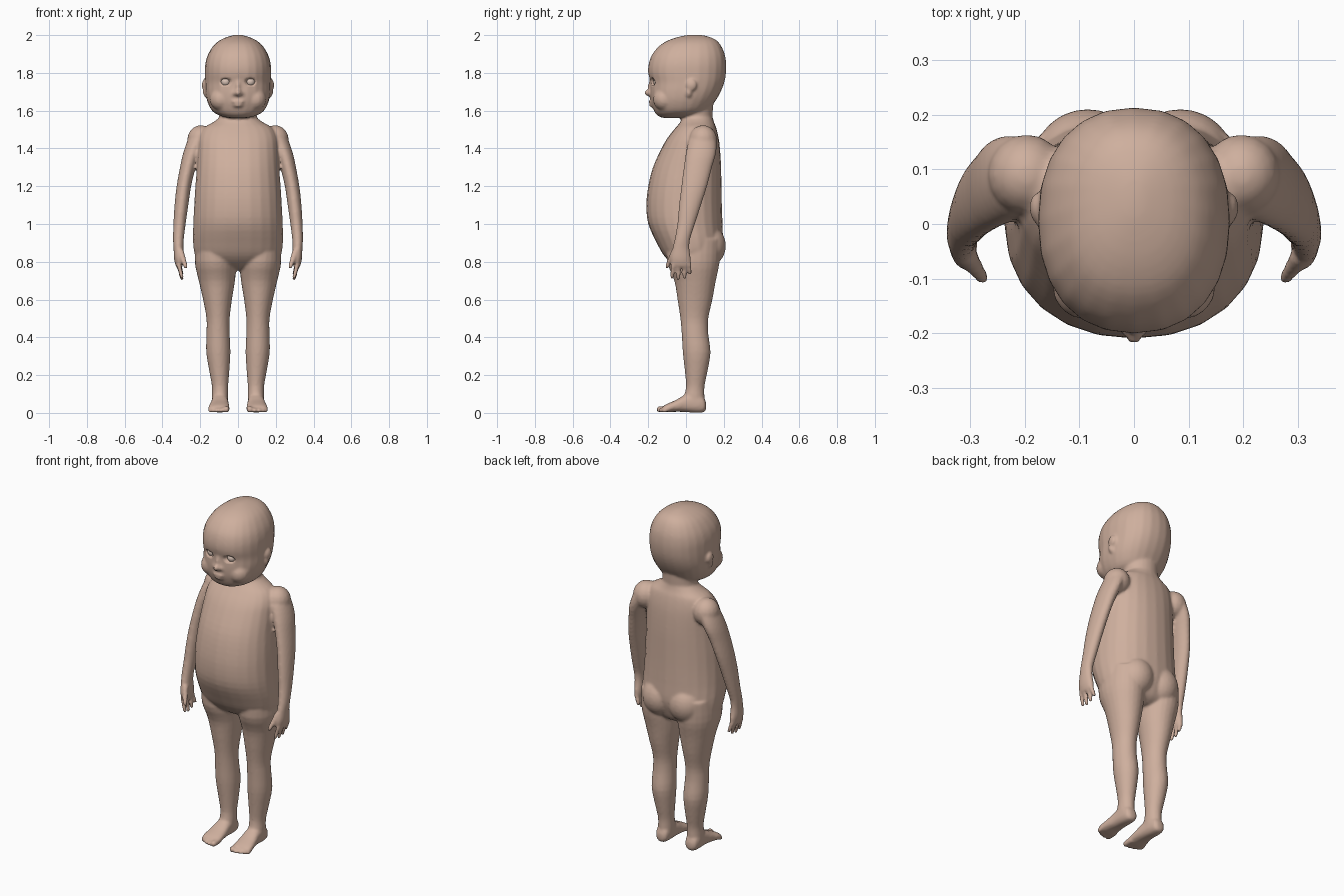
import bpy, bmesh, math
from mathutils import Vector, Matrix

SEG = 24
bm = bmesh.new()


def spline(rows, steps=3):
    """Catmull-Rom interpolation through rows of numbers."""
    out = []
    for i in range(len(rows) - 1):
        p0, p1, p2 = rows[max(i - 1, 0)], rows[i], rows[i + 1]
        p3 = rows[min(i + 2, len(rows) - 1)]
        for k in range(steps):
            t = k / steps
            out.append([0.5 * (2 * b + (c - a) * t + (2 * a - 5 * b + 4 * c - d) * t * t
                               + (3 * b - a - 3 * c + d) * t ** 3)
                        for a, b, c, d in zip(p0, p1, p2, p3)])
    return out + [list(rows[-1])]


def loft(rows, axis='z', side=1, power=2.0):
    """Rows: position, x min, x max, other-axis min, other-axis max."""
    rings = []
    for t, a0, a1, b0, b1 in spline(rows):
        ring = []
        for i in range(SEG):
            c, s = math.cos(2 * math.pi * i / SEG), math.sin(2 * math.pi * i / SEG)
            c = math.copysign(abs(c) ** (2 / power), c)
            s = math.copysign(abs(s) ** (2 / power), s)
            a = side * ((a0 + a1) / 2 + (a1 - a0) / 2 * c)
            b = (b0 + b1) / 2 + (b1 - b0) / 2 * s
            ring.append(bm.verts.new((a, b, t) if axis == 'z' else (a, t, b)))
        rings.append(ring)
    faces = [bm.faces.new(rings[0]), bm.faces.new(rings[-1])]
    for r, q in zip(rings, rings[1:]):
        for i in range(SEG):
            j = (i + 1) % SEG
            faces.append(bm.faces.new((r[i], r[j], q[j], q[i])))
    bmesh.ops.recalc_face_normals(bm, faces=faces)


def blob(loc, size, target=None, u=16, v=10):
    m = Matrix.Translation(loc) @ Matrix.Diagonal((*size, 1))
    bmesh.ops.create_uvsphere(target or bm, u_segments=u, v_segments=v, radius=1, matrix=m)


def digit(a, b, r0, r1):
    """Rounded finger or toe from a to b."""
    a, b = Vector(a), Vector(b)
    d = b - a
    m = Matrix.Translation((a + b) / 2) @ d.to_track_quat('Z', 'Y').to_matrix().to_4x4()
    bmesh.ops.create_cone(bm, cap_ends=True, segments=10, radius1=r0, radius2=r1,
                          depth=d.length, matrix=m)
    blob(b, (r1, r1, r1), u=10, v=6)


def sym(rows):
    return [(z, -w, w, y0, y1) for z, w, y0, y1 in rows]


# Torso
loft(sym([(0.755, 0.05, 0.0, 0.11), (0.78, 0.15, -0.06, 0.15), (0.83, 0.222, -0.115, 0.175),
          (0.9, 0.238, -0.155, 0.195), (1.0, 0.237, -0.2, 0.193), (1.1, 0.232, -0.21, 0.19),
          (1.2, 0.226, -0.2, 0.188), (1.3, 0.218, -0.175, 0.186), (1.4, 0.212, -0.13, 0.18),
          (1.46, 0.205, -0.095, 0.172), (1.51, 0.18, -0.055, 0.16), (1.54, 0.13, -0.03, 0.148),
          (1.57, 0.09, -0.015, 0.14)]), power=2.15)
# Neck
loft(sym([(1.48, 0.12, -0.02, 0.14), (1.55, 0.1, -0.025, 0.14), (1.65, 0.1, -0.04, 0.145)]))
# Head
loft(sym([(1.562, 0.05, -0.125, -0.03), (1.575, 0.1, -0.152, 0.06), (1.6, 0.138, -0.17, 0.115),
          (1.65, 0.163, -0.186, 0.155), (1.7, 0.173, -0.19, 0.184), (1.75, 0.175, -0.189, 0.203),
          (1.8, 0.176, -0.2, 0.212), (1.85, 0.173, -0.197, 0.213), (1.9, 0.158, -0.178, 0.205),
          (1.95, 0.125, -0.133, 0.182), (1.98, 0.083, -0.075, 0.15), (1.997, 0.035, -0.01, 0.1),
          (2.002, 0.008, 0.03, 0.06)]), power=2.25)
# Nose and lips
blob((0, -0.196, 1.695), (0.019, 0.024, 0.018))
blob((0, -0.185, 1.725), (0.014, 0.017, 0.04))
blob((0, -0.184, 1.648), (0.034, 0.014, 0.01))
blob((0, -0.181, 1.629), (0.028, 0.014, 0.01))

for s in (-1, 1):
    # Nostril wings, cheeks, ears
    blob((s * 0.019, -0.186, 1.69), (0.013, 0.017, 0.012))
    blob((s * 0.09, -0.115, 1.66), (0.06, 0.06, 0.06))
    blob((s * 0.178, 0.03, 1.735), (0.014, 0.028, 0.03))
    blob((s * 0.174, 0.015, 1.7), (0.012, 0.016, 0.028))
    # Shoulders and buttocks
    blob((s * 0.197, 0.09, 1.445), (0.072, 0.075, 0.078))
    blob((s * 0.085, 0.115, 0.885), (0.1, 0.096, 0.11), u=24, v=16)
    # Arms
    loft([(1.5, 0.16, 0.215, 0.06, 0.13), (1.46, 0.155, 0.258, 0.02, 0.158),
          (1.38, 0.195, 0.289, 0.0, 0.16), (1.3, 0.224, 0.307, -0.012, 0.138),
          (1.2, 0.248, 0.325, -0.025, 0.112), (1.1, 0.263, 0.336, -0.037, 0.08),
          (1.0, 0.277, 0.342, -0.046, 0.048), (0.92, 0.287, 0.344, -0.06, 0.022),
          (0.87, 0.289, 0.341, -0.072, 0.018), (0.82, 0.287, 0.339, -0.082, 0.026),
          (0.785, 0.29, 0.332, -0.078, 0.027), (0.77, 0.3, 0.325, -0.065, 0.02)], side=s)
    # Fingers and thumb
    for y0, y1, z in ((-0.067, -0.074, 0.712), (-0.038, -0.041, 0.703),
                      (-0.009, -0.008, 0.71), (0.015, 0.022, 0.73)):
        digit((s * 0.315, y0, 0.79), (s * 0.297, y1, z + 0.008), 0.0135, 0.0105)
    digit((s * 0.305, -0.06, 0.855), (s * 0.277, -0.1, 0.775), 0.019, 0.012)
    # Legs
    loft([(0.92, 0.02, 0.225, -0.1, 0.18), (0.8, 0.008, 0.229, -0.1, 0.178),
          (0.7, 0.016, 0.208, -0.062, 0.158), (0.6, 0.032, 0.185, -0.045, 0.14),
          (0.5, 0.044, 0.167, -0.03, 0.118), (0.42, 0.044, 0.167, -0.023, 0.118),
          (0.32, 0.04, 0.168, -0.017, 0.13), (0.22, 0.046, 0.152, -0.006, 0.114),
          (0.14, 0.052, 0.138, 0.0, 0.098), (0.08, 0.052, 0.138, -0.012, 0.098),
          (0.03, 0.055, 0.135, -0.015, 0.098)], side=s)
    # Feet
    loft([(0.107, 0.08, 0.11, 0.02, 0.05), (0.095, 0.062, 0.13, 0.004, 0.08),
          (0.06, 0.055, 0.138, 0.0, 0.105), (0.0, 0.051, 0.141, 0.004, 0.098),
          (-0.05, 0.047, 0.15, 0.006, 0.07), (-0.1, 0.045, 0.158, 0.003, 0.048),
          (-0.122, 0.055, 0.15, 0.006, 0.035)], axis='y', side=s, power=2.4)
    # Toes
    for x, y, r in ((0.062, -0.14, 0.0185), (0.09, -0.142, 0.013), (0.112, -0.135, 0.0125),
                    (0.131, -0.126, 0.012), (0.148, -0.114, 0.0115)):
        digit((s * x, -0.09, 0.022), (s * x, y, r), r, r * 0.95)


def finish(mesh_bm, name, colour):
    me = bpy.data.meshes.new(name)
    mesh_bm.to_mesh(me)
    mesh_bm.free()
    me.polygons.foreach_set("use_smooth", [True] * len(me.polygons))
    ob = bpy.data.objects.new(name, me)
    bpy.context.collection.objects.link(ob)
    mat = bpy.data.materials.new(name + "_colour")
    mat.diffuse_color = colour
    me.materials.append(mat)
    return ob


# Fuse all parts into one smooth skin
body = finish(bm, "body", (0.62, 0.43, 0.34, 1))
fuse = body.modifiers.new("fuse", 'REMESH')
fuse.mode = 'VOXEL'
fuse.voxel_size = 0.008
fuse.use_smooth_shade = True
relax = body.modifiers.new("relax", 'SMOOTH')
relax.factor = 0.5
relax.iterations = 4
skin = bpy.data.meshes.new_from_object(body.evaluated_get(bpy.context.evaluated_depsgraph_get()))
body.modifiers.clear()
body.data = skin

# Press the eye sockets into the face
for v in skin.vertices:
    x, y, z = v.co
    if z > 1.7 and y < -0.1:
        d = ((abs(x) - 0.065) / 0.03) ** 2 + ((z - 1.753) / 0.02) ** 2
        v.co.y += 0.025 * max(0, 1 - d * d)

# Eyeballs
eyes = bmesh.new()
for s in (-1, 1):
    blob((s * 0.065, -0.148, 1.753), (0.025, 0.025, 0.025), eyes, 24, 16)
finish(eyes, "eyeballs", (0.7, 0.55, 0.47, 1))
